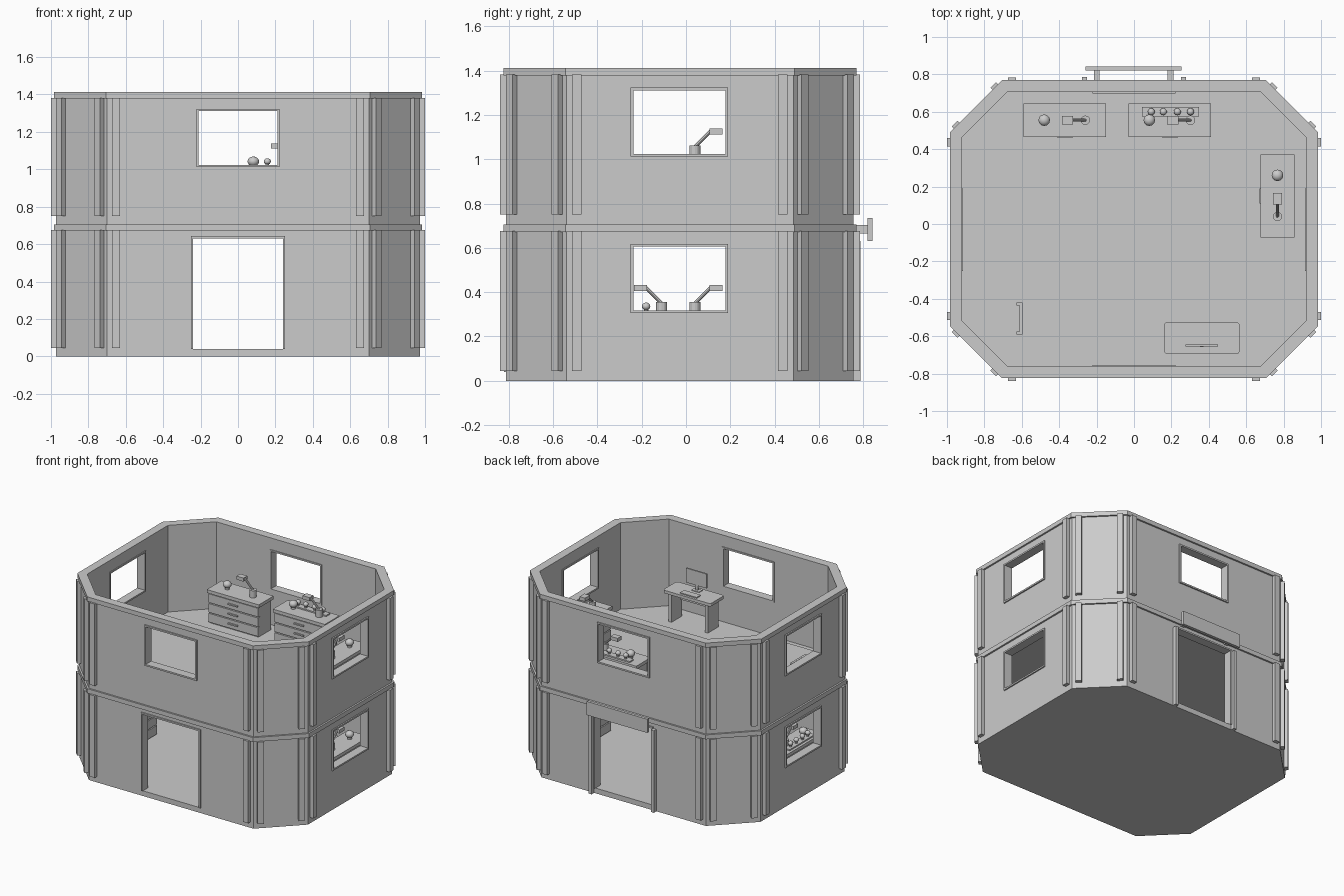
import bpy, bmesh, math
from mathutils import Matrix, Vector

if "Cube" in bpy.data.objects:
    bpy.data.objects.remove(bpy.data.objects["Cube"])

grey = bpy.data.materials.new("plain_grey")
grey.diffuse_color = (0.6, 0.6, 0.6, 1)
grey.use_nodes = True
grey.node_tree.nodes["Principled BSDF"].inputs["Base Color"].default_value = grey.diffuse_color

STORY = 0.706          # height of one floor
YC = -0.0275           # octagon centre in y


def finish(name, bm, M=Matrix(), smooth=False):
    bmesh.ops.recalc_face_normals(bm, faces=bm.faces)
    me = bpy.data.meshes.new(name)
    bm.to_mesh(me)
    bm.free()
    me.transform(M)
    me.materials.append(grey)
    if smooth:
        me.polygons.foreach_set("use_smooth", [True] * len(me.polygons))
    ob = bpy.data.objects.new(name, me)
    bpy.context.collection.objects.link(ob)
    return ob


def add_box(bm, lo, hi):
    lo, hi = Vector(lo), Vector(hi)
    m = Matrix.Translation((lo + hi) / 2) @ Matrix.Diagonal((*(hi - lo), 1))
    bmesh.ops.create_cube(bm, size=1, matrix=m)


def boxes(name, pairs, M=Matrix()):
    bm = bmesh.new()
    for lo, hi in pairs:
        add_box(bm, lo, hi)
    return finish(name, bm, M)


def octagon(d):
    """Footprint corners, grown outward by d."""
    hx, hy, c = 0.985 + d, 0.797 + d, 0.28 + 0.586 * d
    pts = [(hx - c, -hy), (hx, -hy + c), (hx, hy - c), (hx - c, hy)]
    pts += [(-x, -y) for x, y in pts]
    return [Vector((x, y + YC, 0)) for x, y in pts]


def slab(name, d, z0, z1):
    bm = bmesh.new()
    bot = [bm.verts.new((p.x, p.y, z0)) for p in octagon(d)]
    top = [bm.verts.new((p.x, p.y, z1)) for p in octagon(d)]
    bm.faces.new(bot)
    bm.faces.new(top)
    for i in range(8):
        j = (i + 1) % 8
        bm.faces.new((bot[i], bot[j], top[j], top[i]))
    return finish(name, bm)


def ring(name, d_out, d_in, z0, z1):
    bm = bmesh.new()
    loops = [[bm.verts.new((p.x, p.y, z)) for p in octagon(d)]
             for d, z in ((d_out, z0), (d_out, z1), (d_in, z1), (d_in, z0))]
    for a, b in zip(loops, loops[1:] + loops[:1]):
        for i in range(8):
            j = (i + 1) % 8
            bm.faces.new((a[i], a[j], b[j], b[i]))
    return finish(name, bm)


def cut(ob, lo, hi):
    c = boxes("cutter", [(lo, hi)])
    m = ob.modifiers.new("opening", 'BOOLEAN')
    m.operation, m.solver, m.object = 'DIFFERENCE', 'EXACT', c
    bpy.context.view_layer.objects.active = ob
    bpy.ops.object.modifier_apply(modifier=m.name)
    bpy.data.objects.remove(c)


def frame(name, a0, a1, z0, z1, M, sill=True, t=0.012):
    """Trim around an opening; local -y points out of the wall at y = 0."""
    y0, y1 = -0.01, 0.058
    parts = [((a0, y0, z0), (a0 + t, y1, z1)), ((a1 - t, y0, z0), (a1, y1, z1)),
             ((a0 + t, y0, z1 - t), (a1 - t, y1, z1))]
    if sill:
        parts.append(((a0 + t, y0, z0), (a1 - t, y1, z0 + t)))
    boxes(name, parts, M)


def turn(deg, x, y, z=0):
    return Matrix.Translation((x, y, z)) @ Matrix.Rotation(math.radians(deg), 4, 'Z')


WALL = -0.013
FRONT = turn(0, 0, YC - 0.784)
BACK = turn(180, 0, YC + 0.784)
RIGHT = turn(90, 0.972, -0.03)
LEFT = turn(-90, -0.972, -0.03)

# Two storeys: floor, walls with openings, band, corner pilasters
for s, tag in enumerate(("lower", "upper")):
    z = s * STORY
    slab(tag + "_floor", WALL, z, z + 0.04)
    walls = ring(tag + "_walls", WALL, -0.065, z + 0.04, z + 0.672)
    cut(walls, (-2, -0.25, z + 0.305), (2, 0.19, z + 0.617))
    if s == 0:
        cut(walls, (-0.252, -2, 0.03), (0.252, 2, 0.643))
        slab("middle_band", 0, 0.672, STORY)
    else:
        cut(walls, (-0.222, -2, z + 0.305), (0.222, 2, z + 0.617))
        ring("top_band", 0, -0.065, z + 0.672, z + STORY)
    for nm, M in (("right", RIGHT), ("left", LEFT)):
        frame(f"{tag}_{nm}_window_frame", -0.22, 0.22, z + 0.305, z + 0.617, M)
    for nm, M in (("front", FRONT), ("back", BACK)):
        if s:
            frame(nm + "_window_frame", -0.222, 0.222, z + 0.305, z + 0.617, M)
        else:
            frame(nm + "_door_frame", -0.252, 0.252, 0.04, 0.643, M, sill=False)
    pts = octagon(WALL)
    bm = bmesh.new()
    for i in range(8):
        a, b = pts[i], pts[(i + 1) % 8]
        d = (b - a).normalized()
        ang = math.atan2(d.y, d.x)
        for p in (a + d * 0.047, b - d * 0.047):
            m = (Matrix.Translation((p.x, p.y, z + 0.36)) @ Matrix.Rotation(ang, 4, 'Z')
                 @ Matrix.Translation((0, -0.009, 0)) @ Matrix.Diagonal((0.043, 0.038, 0.63, 1)))
            bmesh.ops.create_cube(bm, size=1, matrix=m)
    finish(tag + "_pilasters", bm)

# Back door posts and blank sign board
boxes("back_door_posts", [((x - 0.013, 0.755, 0), (x + 0.013, 0.787, 0.63)) for x in (-0.265, 0.265)])
boxes("sign_board", [((-0.26, 0.82, 0.63), (0.255, 0.842, 0.735))])
boxes("sign_brackets", [((x - 0.015, 0.75, 0.665), (x + 0.015, 0.825, 0.702)) for x in (-0.2, 0.195)])


def ball(bm, r, x, y, z, flat):
    m = Matrix.Translation((x, y, z)) @ Matrix.Diagonal((1, 1, flat, 1))
    bmesh.ops.create_uvsphere(bm, u_segments=12, v_segments=8, radius=r, matrix=m)


def cyl(bm, r, p, q, seg=12):
    p, q = Vector(p), Vector(q)
    m = Matrix.Translation((p + q) / 2) @ (q - p).to_track_quat('Z', 'Y').to_matrix().to_4x4()
    bmesh.ops.create_cone(bm, cap_ends=True, segments=seg, radius1=r, radius2=r,
                          depth=(q - p).length, matrix=m)


def dresser(name, M, tray=False):
    """Chest of drawers facing local -y, with lamp and ornaments."""
    boxes(name + "_body", [((-0.205, -0.07, 0), (0.205, 0.08, 0.24))], M)
    boxes(name + "_top", [((-0.221, -0.09, 0.235), (0.221, 0.09, 0.26))], M)
    boxes(name + "_drawers", [((-0.21, -0.085, h), (0.21, -0.06, h + 0.067))
                              for h in (0.012, 0.087, 0.162)], M)
    boxes(name + "_handles", [((-0.04, -0.096, h), (0.04, -0.08, h + 0.01))
                              for h in (0.043, 0.118, 0.193)], M)
    bm = bmesh.new()
    cyl(bm, 0.025, (0.11, 0, 0.26), (0.11, 0, 0.315))
    finish(name + "_lamp_base", bm, M)
    bm = bmesh.new()
    cyl(bm, 0.008, (0.11, 0, 0.31), (0.035, 0, 0.385), 8)
    finish(name + "_lamp_arm", bm, M)
    boxes(name + "_lamp_head", [((-0.015, -0.023, 0.366), (0.045, 0.023, 0.393))], M)
    bm = bmesh.new()
    ball(bm, 0.031, -0.11, 0, 0.296, 0.85)
    finish(name + "_ornament", bm, M, True)
    bm = bmesh.new()
    cyl(bm, 0.016, (-0.11, 0, 0.258), (-0.11, 0, 0.28))
    finish(name + "_ornament_foot", bm, M)
    if tray:
        boxes(name + "_tray", [((-0.15, 0.02, 0.26), (0.155, 0.07, 0.27))], M)
        bm = bmesh.new()
        for x in (-0.1, -0.035, 0.04, 0.11):
            ball(bm, 0.019, x, 0.045, 0.296, 0.9)
        finish(name + "_small_balls", bm, M, True)
        bm = bmesh.new()
        for x in (-0.1, -0.035, 0.04, 0.11):
            cyl(bm, 0.01, (x, 0.045, 0.268), (x, 0.045, 0.285), 8)
        finish(name + "_small_feet", bm, M)


F0, F1 = 0.04, STORY + 0.04
dresser("upper_dresser_left", turn(0, -0.37, 0.555, F1))
dresser("upper_dresser_middle", turn(0, 0.192, 0.555, F1), tray=True)
dresser("upper_dresser_right", turn(-90, 0.767, 0.15, F1))
dresser("lower_dresser_right", turn(-90, 0.767, 0.15, F0))
dresser("lower_dresser_left", turn(90, -0.767, -0.22, F0), tray=True)

# Desk with screen and keyboard on the upper floor
desk = boxes("desk_top", [((0.16, -0.695, 0.965), (0.565, -0.525, 0.988))])
bm = bmesh.new()
bm.from_mesh(desk.data)
bmesh.ops.bevel(bm, geom=[e for e in bm.edges if abs(e.verts[0].co.z - e.verts[1].co.z) > 0.01],
                offset=0.018, segments=3, affect='EDGES', profile=0.5)
bm.to_mesh(desk.data)
bm.free()
boxes("desk_legs", [((x, -0.675, F1), (x + 0.025, -0.545, 0.97)) for x in (0.195, 0.505)])
boxes("desk_back_panel", [((0.22, -0.67, 0.88), (0.505, -0.655, 0.97))])
boxes("screen_stand", [((0.33, -0.67, 0.985), (0.395, -0.63, 0.993)),
                       ((0.353, -0.657, 0.99), (0.372, -0.648, 1.05))])
boxes("screen", [((0.275, -0.656, 1.03), (0.45, -0.644, 1.14))])
boxes("keyboard", [((0.29, -0.593, 0.985), (0.432, -0.543, 0.996))])

# Floor hatch with handle
boxes("hatch", [((-0.63, -0.72, F1 - 0.02), (-0.2, -0.29, F1 + 0.006))])
boxes("hatch_handle", [((-0.612, -0.59, F1 + 0.02), (-0.596, -0.42, F1 + 0.032)),
                       ((-0.628, -0.59, F1), (-0.596, -0.575, F1 + 0.03)),
                       ((-0.628, -0.435, F1), (-0.596, -0.42, F1 + 0.03))])
